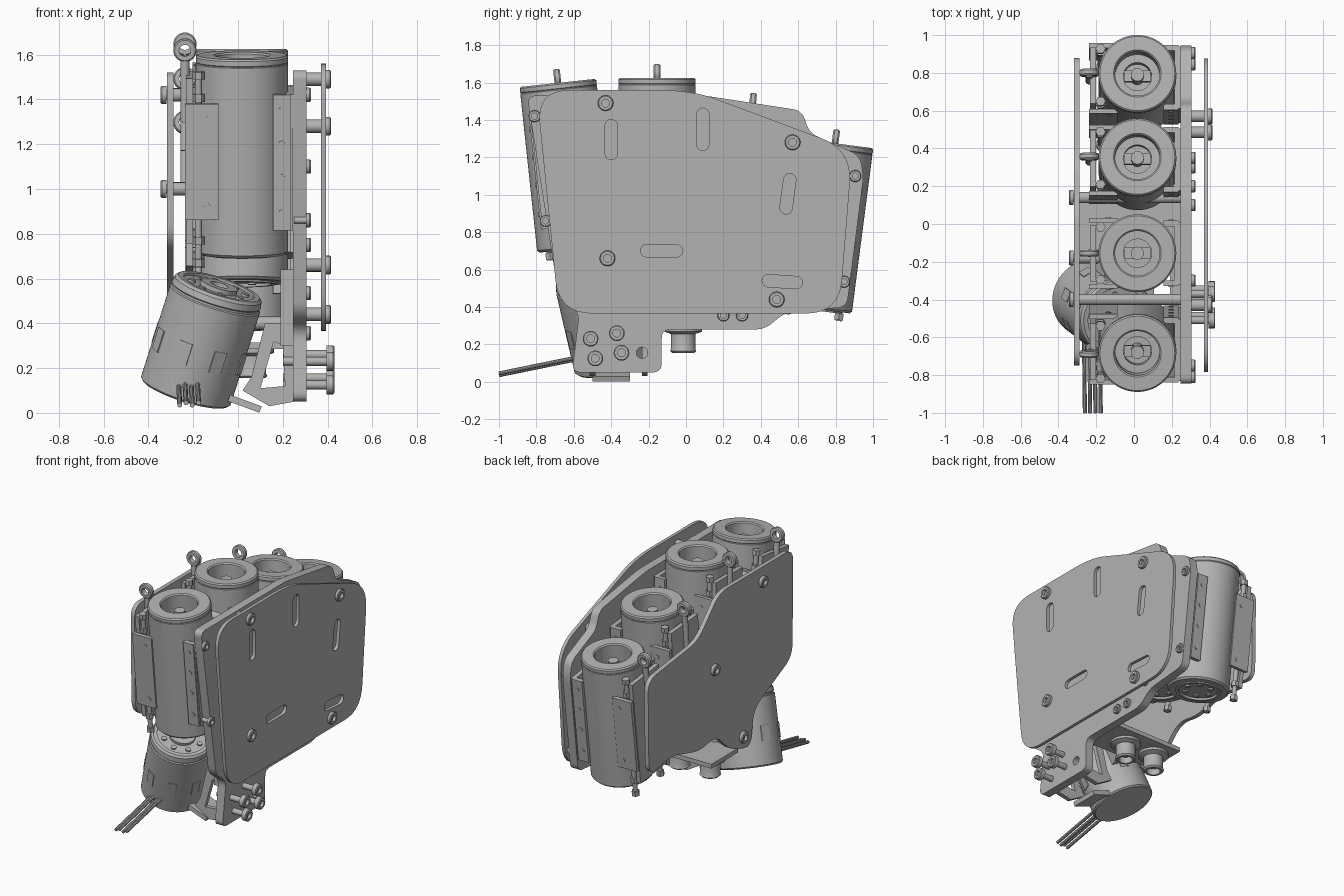
import bpy, bmesh, math
from mathutils import Matrix, Vector

if "Cube" in bpy.data.objects:
    bpy.data.objects.remove(bpy.data.objects["Cube"])

GREY = bpy.data.materials.new("machined_grey")
GREY.use_nodes = True
GREY.diffuse_color = (0.45, 0.45, 0.45, 1)
GREY.node_tree.nodes["Principled BSDF"].inputs["Base Color"].default_value = (0.45, 0.45, 0.45, 1)
ID = Matrix.Identity(4)


def finish(name, mesh, mat=ID, smooth=True):
    ob = bpy.data.objects.new(name, mesh)
    bpy.context.collection.objects.link(ob)
    mesh.transform(mat)
    mesh.materials.clear()
    mesh.materials.append(GREY)
    if smooth:
        bpy.ops.object.select_all(action="DESELECT")
        ob.select_set(True)
        bpy.context.view_layer.objects.active = ob
        bpy.ops.object.shade_smooth_by_angle(angle=math.radians(35))
    return ob


def lathe(name, profile, mat=ID, steps=32):
    """Spin (radius, height) points round local z."""
    bm = bmesh.new()
    vs = [bm.verts.new((r, 0, h)) for r, h in profile]
    es = [bm.edges.new(p) for p in zip(vs, vs[1:])]
    bmesh.ops.spin(bm, geom=vs + es, cent=(0, 0, 0), axis=(0, 0, 1), angle=math.tau, steps=steps)
    bmesh.ops.remove_doubles(bm, verts=bm.verts, dist=1e-5)
    bmesh.ops.recalc_face_normals(bm, faces=bm.faces)
    me = bpy.data.meshes.new(name)
    bm.to_mesh(me)
    bm.free()
    return finish(name, me, mat)


def aim(p, q):
    """Frame at p whose z axis points to q."""
    d = Vector(q) - Vector(p)
    return Matrix.Translation(p) @ d.to_track_quat("Z", "Y").to_matrix().to_4x4(), d.length


def rod(name, p, q, r, mat=ID, steps=16):
    m, n = aim(p, q)
    return lathe(name, [(0, 0), (r, 0), (r, n), (0, n)], mat @ m, steps)


def box(name, center, size, mat=ID):
    bm = bmesh.new()
    bmesh.ops.create_cube(bm, size=1, matrix=Matrix.Translation(center) @ Matrix.Diagonal((*size, 1)))
    me = bpy.data.meshes.new(name)
    bm.to_mesh(me)
    bm.free()
    return finish(name, me, mat, False)


def rounded(pts, radius, n=8):
    out = []
    for i, p in enumerate(pts):
        p, a, b = Vector(p), Vector(pts[i - 1]), Vector(pts[(i + 1) % len(pts)])
        s = p + (a - p).normalized() * min(radius, (a - p).length * 0.48)
        e = p + (b - p).normalized() * min(radius, (b - p).length * 0.48)
        out += [s.lerp(p, k / n).lerp(p.lerp(e, k / n), k / n) for k in range(n + 1)]
    return out


def slot(a, b, r):
    """Outline of a round-ended slot from a to b."""
    a, b = Vector(a), Vector(b)
    t = math.atan2(b.y - a.y, b.x - a.x)
    return [c + Vector((math.cos(t + s + k * math.pi / 8), math.sin(t + s + k * math.pi / 8))) * r
            for c, s in ((b, -math.pi / 2), (a, math.pi / 2)) for k in range(9)]


SIDE = Matrix(((0, 0, 1, 0), (1, 0, 0, 0), (0, 1, 0, 0), (0, 0, 0, 1)))   # outline in y,z
FRONT = Matrix(((1, 0, 0, 0), (0, 0, -1, 0), (0, 1, 0, 0), (0, 0, 0, 1)))  # outline in x,z


def sheet(name, outline, start, end, holes=(), frame=SIDE):
    """Flat plate cut from an outline with holes."""
    cu = bpy.data.curves.new(name, "CURVE")
    cu.dimensions, cu.fill_mode, cu.extrude = "2D", "BOTH", abs(end - start) / 2
    for pts in [outline, *holes]:
        sp = cu.splines.new("POLY")
        sp.points.add(len(pts) - 1)
        for v, p in zip(sp.points, pts):
            v.co = (p[0], p[1], 0, 1)
        sp.use_cyclic_u = True
    tmp = bpy.data.objects.new(name + "_outline", cu)
    me = bpy.data.meshes.new_from_object(tmp)
    bpy.data.objects.remove(tmp)
    return finish(name, me, frame @ Matrix.Translation((0, 0, (start + end) / 2)))


def screw(name, p, q, shank, head, depth=0.035):
    """Socket screw whose recessed head ends at q."""
    m, n = aim(p, q)
    lathe(name, [(0, 0), (shank, 0), (shank, n - depth), (head, n - depth), (head, n - 0.005),
                 (head * 0.88, n), (head * 0.5, n), (head * 0.5, n - 0.02), (0, n - 0.02)], m, 20)


# Side plates
outer = [(-0.8, 1.56), (0.03, 1.56), (0.3, 1.46), (0.89, 1.24), (0.82, 0.365), (-0.68, 0.365)]
slots = [slot((-0.4, 1.22), (-0.4, 1.37), 0.033), slot((0.09, 1.27), (0.09, 1.43), 0.033),
         slot((0.535, 0.93), (0.555, 1.08), 0.033), slot((-0.21, 0.7), (-0.05, 0.7), 0.033),
         slot((0.44, 0.54), (0.59, 0.53), 0.033)]
sheet("outer_plate", rounded(outer, 0.18), 0.37, 0.393, slots)
inner = [(-0.85, 1.53), (0.1, 1.53), (0.62, 1.45), (0.66, 1.33), (0.93, 1.21), (0.95, 1.1), (0.86, 0.4),
         (0.53, 0.37), (0.42, 0.28), (-0.13, 0.28), (-0.13, 0.05), (-0.61, 0.05), (-0.57, 0.37), (-0.68, 0.45)]
sheet("inner_plate", rounded(inner, 0.05), 0.245, 0.305, [slot((-0.236, 0.155), (-0.234, 0.155), 0.03)])
left = [(-0.75, 1.52), (0.08, 1.52), (0.32, 1.27), (0.88, 1.2), (0.87, 0.52), (0.62, 0.57), (0.3, 0.48),
        (0.12, 0.52), (-0.04, 0.36), (-0.27, 0.29), (-0.31, 0.55), (-0.74, 0.76)]
sheet("left_plate", rounded(left, 0.09), -0.318, -0.288)

# Plate screws and crossing rods
for y, z in ((-0.43, 1.49), (-0.42, 0.66), (0.57, 1.28), (0.485, 0.44)):
    rod("standoff", (0.3, y, z), (0.372, y, z), 0.03)
    screw("outer_screw", (0.3, y, z), (0.415, y, z), 0.02, 0.042)
for y, z in ((-0.51, 0.23), (-0.37, 0.26), (-0.485, 0.125), (-0.345, 0.155)):
    screw("motor_mount_screw", (0.2, y, z), (0.43, y, z), 0.02, 0.042)
for y, z in ((-0.81, 1.42), (-0.75, 0.86), (0.905, 1.1), (0.845, 0.535), (0.2, 0.355), (0.3, 0.355),
             (-0.3, 1.1), (0.1, 0.75), (0.35, 1.1)):
    screw("inner_screw", (0.25, y, z), (0.325, y, z), 0.015, 0.032, 0.022)
for y, z in ((-0.4, 1.42), (0.14, 1.0), (-0.18, 0.4)):
    rod("cross_rod", (-0.3, y, z), (0.26, y, z), 0.03)
    screw("left_screw", (-0.28, y, z), (-0.345, y, z), 0.02, 0.04, 0.025)

# Four cylinder units: top centre y, z and lean in degrees
for y, z, lean in ((-0.685, 1.598, 6.1), (-0.155, 1.625, 0), (0.355, 1.47, -5), (0.797, 1.275, -7.4)):
    M = Matrix.Translation((0.018, y, z)) @ Matrix.Rotation(math.radians(lean), 4, "X")
    lathe("cylinder_body", [(0, -0.2), (0.075, -0.2), (0.075, -0.13), (0.118, -0.13), (0.118, -0.008),
                            (0.126, 0), (0.198, 0), (0.206, -0.008), (0.206, -0.03), (0.203, -0.034),
                            (0.206, -0.038), (0.206, -0.88), (0.195, -0.892), (0.15, -0.892),
                            (0.15, -0.9), (0.13, -0.9), (0.13, -0.885), (0, -0.885)], M, 64)
    box("bore_crosspiece", (0, 0, -0.12), (0.14, 0.06, 0.04), M)
    rod("bore_pin", (0, 0, -0.2), (0, 0, -0.05), 0.035, M)
    for k in range(6):
        a = k * math.tau / 6
        rod("end_cap_screw", (0.09 * math.cos(a), 0.09 * math.sin(a), -0.88),
            (0.09 * math.cos(a), 0.09 * math.sin(a), -0.895), 0.018, M, 12)
    # Mounting channels on both sides
    box("right_channel_web", (0.212, 0, -0.465), (0.03, 0.33, 0.61), M)
    box("left_channel_web", (-0.235, 0, -0.46), (0.03, 0.3, 0.74), M)
    for s in (-1, 1):
        box("right_flange", (0.178, s * 0.158, -0.465), (0.08, 0.03, 0.61), M)
        box("left_flange", (-0.18, s * 0.175, -0.46), (0.15, 0.025, 0.52), M)
        for h in (0.23, 0.38, 0.53, 0.69):
            rod("flange_screw", (0.178, s * 0.17, -h), (0.178, s * 0.178, -h), 0.014, M, 12)
        for h in (0.27, 0.66):
            rod("flange_rivet", (-0.155, s * 0.18, -h), (-0.155, s * 0.192, -h), 0.014, M, 12)
        rod("guide_rod", (-0.195, s * 0.14, -0.94), (-0.195, s * 0.14, -0.06), 0.016, M)
        for h in (0.06, 0.16, 0.8, 0.9):
            rod("guide_nut", (-0.195, s * 0.14, -h - 0.035), (-0.195, s * 0.14, -h), 0.027, M, 6)
    # Eye bolt
    lathe("eye_ring", [(0.026, -0.018), (0.046, -0.018), (0.052, -0.01), (0.052, 0.01), (0.046, 0.018),
                       (0.026, 0.018), (0.026, -0.018)],
          M @ Matrix.Translation((-0.255, 0, 0.022)) @ Matrix.Rotation(math.pi / 2, 4, "X"), 24)
    rod("eye_shank", (-0.255, 0, -0.3), (-0.255, 0, -0.025), 0.02, M)

# Tilted motor
F, L = aim((-0.235, -0.39, 0.092), (-0.085, -0.5, 0.565))
lathe("motor_body", [(0, 0), (0.2, 0), (0.21, 0.01), (0.21, L - 0.06), (0.203, L - 0.055), (0.203, L - 0.045),
                     (0.208, L - 0.04), (0.203, L - 0.012), (0.19, L), (0.165, L), (0.165, L - 0.012),
                     (0.085, L - 0.012), (0.085, L + 0.008), (0.04, L + 0.008), (0.04, L - 0.01), (0, L - 0.01)],
      F, 64)
for k in range(8):
    a = k * math.tau / 8
    x, y = 0.125 * math.cos(a), 0.125 * math.sin(a)
    rod("motor_face_screw", (x, y, L - 0.015), (x, y, L - 0.002), 0.018, F, 12)
    box("motor_window", (0.209, 0, L * 0.42), (0.008, 0.06, 0.1), F @ Matrix.Rotation(a + 0.3, 4, "Z"))
box("cable_outlet", (-0.225, -0.575, 0.135), (0.14, 0.05, 0.07))
for i in range(4):
    x, z = -0.265 + i * 0.028, 0.125 + 0.01 * (i % 2)
    rod("motor_wire", (x, -0.56, z), (x + 0.005, -1.0, z - 0.09), 0.011, steps=10)

# Motor bracket
box("clamp_block", (0.24, 0, L * 0.6), (0.1, 0.2, 0.22),
    F @ Matrix.Rotation(math.atan2(0.12, 0.28), 4, "Z"))
box("bracket_back", (0.218, -0.36, 0.47), (0.055, 0.36, 0.34))
gusset = [(0.25, 0.05), (0.14, 0.03), (0.02, 0.1), (0.06, 0.16), (0.12, 0.4), (0.25, 0.4)]
window = [(0.21, 0.12), (0.1, 0.11), (0.16, 0.32), (0.2, 0.3)]
for y in (0.22, 0.5):
    sheet("bracket_gusset", gusset, y - 0.015, y + 0.015, [window], FRONT)
box("bracket_foot", (0, 0, 0), (0.15, 0.2, 0.03),
    Matrix.Translation((0.03, -0.4, 0.041)) @ Matrix.Rotation(math.radians(20), 4, "Y"))

# Spools below the cross shelf
box("spool_shelf", (-0.02, -0.02, 0.3), (0.54, 0.3, 0.03))
for x in (0.06, -0.18):
    lathe("spool", [(0, 0.29), (0.1, 0.29), (0.1, 0.268), (0.065, 0.255), (0.065, 0.175), (0.07, 0.165),
                    (0.06, 0.155), (0.045, 0.155), (0.045, 0.2), (0, 0.2)], Matrix.Translation((x, -0.015, 0)))
